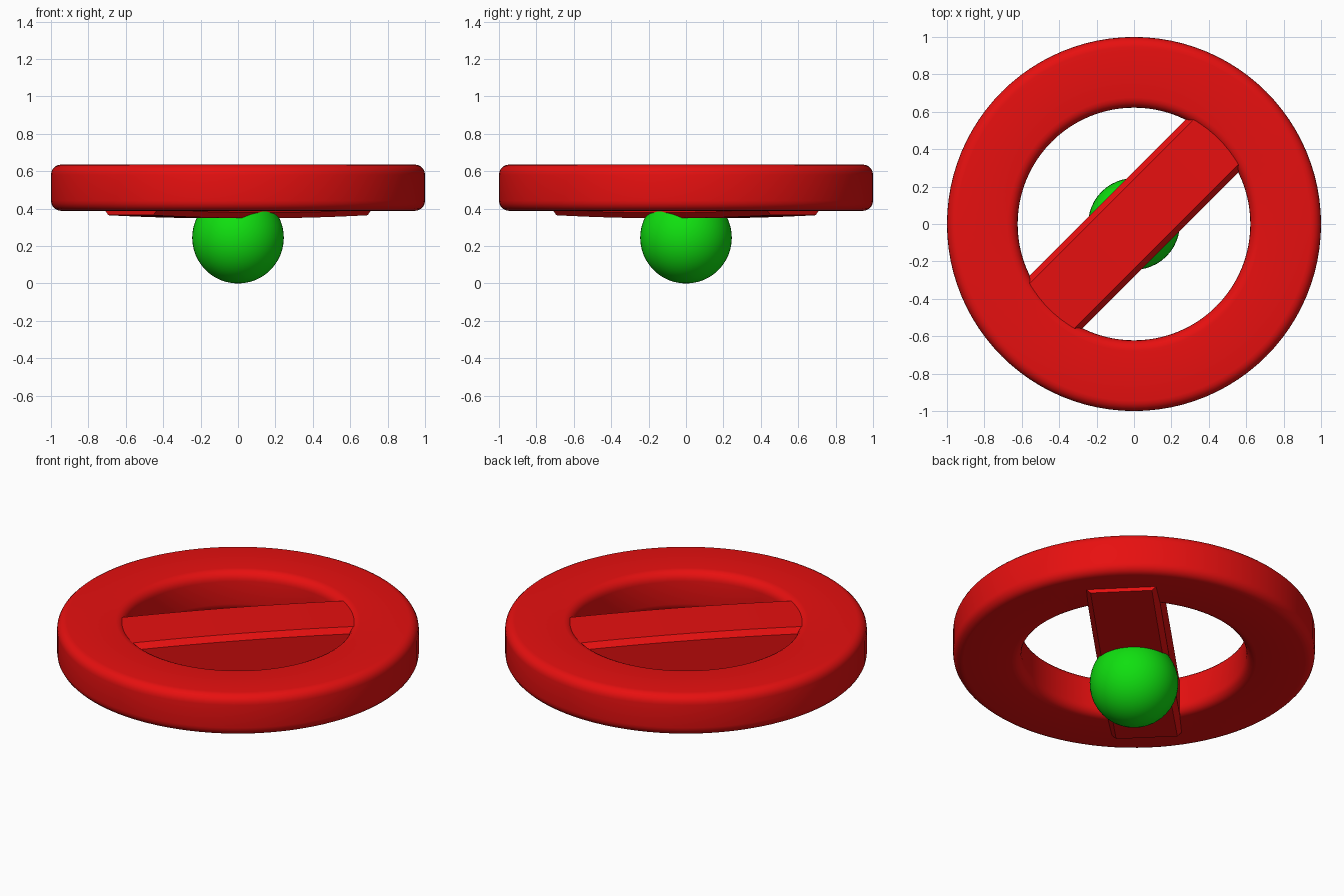
import bpy, bmesh, math
from mathutils import Matrix

if "Cube" in bpy.data.objects:
    bpy.data.objects.remove(bpy.data.objects["Cube"])


def material(name, color):
    m = bpy.data.materials.new(name)
    m.diffuse_color = (*color, 1)
    m.use_nodes = True
    m.node_tree.nodes["Principled BSDF"].inputs["Base Color"].default_value = m.diffuse_color
    return m


red = material("red", (0.8, 0.005, 0.005))
green = material("green", (0.005, 0.74, 0.005))


def finish(bm, name, mat, angle):
    bmesh.ops.recalc_face_normals(bm, faces=bm.faces[:])
    mesh = bpy.data.meshes.new(name)
    bm.to_mesh(mesh)
    bm.free()
    mesh.materials.append(mat)
    ob = bpy.data.objects.new(name, mesh)
    bpy.context.collection.objects.link(ob)
    bpy.ops.object.select_all(action='DESELECT')
    ob.select_set(True)
    bpy.context.view_layer.objects.active = ob
    bpy.ops.object.shade_smooth_by_angle(angle=math.radians(angle))
    return ob


def loft(bm, loops, closed):
    """Skin a list of equal vertex loops."""
    n = len(loops[0])
    for i in range(len(loops) if closed else len(loops) - 1):
        a, b = loops[i], loops[(i + 1) % len(loops)]
        for j in range(n):
            k = (j + 1) % n
            bm.faces.new((a[j], a[k], b[k], b[j]))


# Flat ring: rounded rectangle profile swept around the vertical axis
R_IN, R_OUT, Z0, Z1, ROUND = 0.622, 1.0, 0.388, 0.636, 0.055
profile = []
for r, z, start in ((R_OUT - ROUND, Z1 - ROUND, 0), (R_IN + ROUND, Z1 - ROUND, 90),
                    (R_IN + ROUND, Z0 + ROUND, 180), (R_OUT - ROUND, Z0 + ROUND, 270)):
    for i in range(6):
        a = math.radians(start + 18 * i)
        profile.append((r + ROUND * math.cos(a), z + ROUND * math.sin(a)))
bm = bmesh.new()
SEG = 96
loops = []
for s in range(SEG):
    a = 2 * math.pi * s / SEG
    loops.append([bm.verts.new((r * math.cos(a), r * math.sin(a), z)) for r, z in profile])
loft(bm, loops, True)
finish(bm, "ring", red, 40)

# Diagonal bar: chamfered section, slightly thinner towards its ends
HALF, WIDTH, CHAMFER = 0.81, 0.2, 0.03
bm = bmesh.new()
loops = []
for i in range(17):
    t = -1 + i / 8
    h = 0.142 - 0.016 * t * t
    section = [(WIDTH - CHAMFER, -h), (WIDTH, CHAMFER - h), (WIDTH, h - CHAMFER), (WIDTH - CHAMFER, h)]
    section += [(-y, -z) for y, z in section]
    loops.append([bm.verts.new((t * HALF, y, z + 0.491)) for y, z in section])
loft(bm, loops, False)
bm.faces.new(loops[0])
bm.faces.new(loops[-1])
bmesh.ops.rotate(bm, verts=bm.verts[:], cent=(0, 0, 0), matrix=Matrix.Rotation(math.pi / 4, 3, 'Z'))
finish(bm, "diagonal_bar", red, 30)

# Ball below the centre of the bar
bm = bmesh.new()
bmesh.ops.create_uvsphere(bm, u_segments=48, v_segments=24, radius=0.245,
                          matrix=Matrix.Translation((0, 0, 0.245)))
finish(bm, "ball", green, 40)
